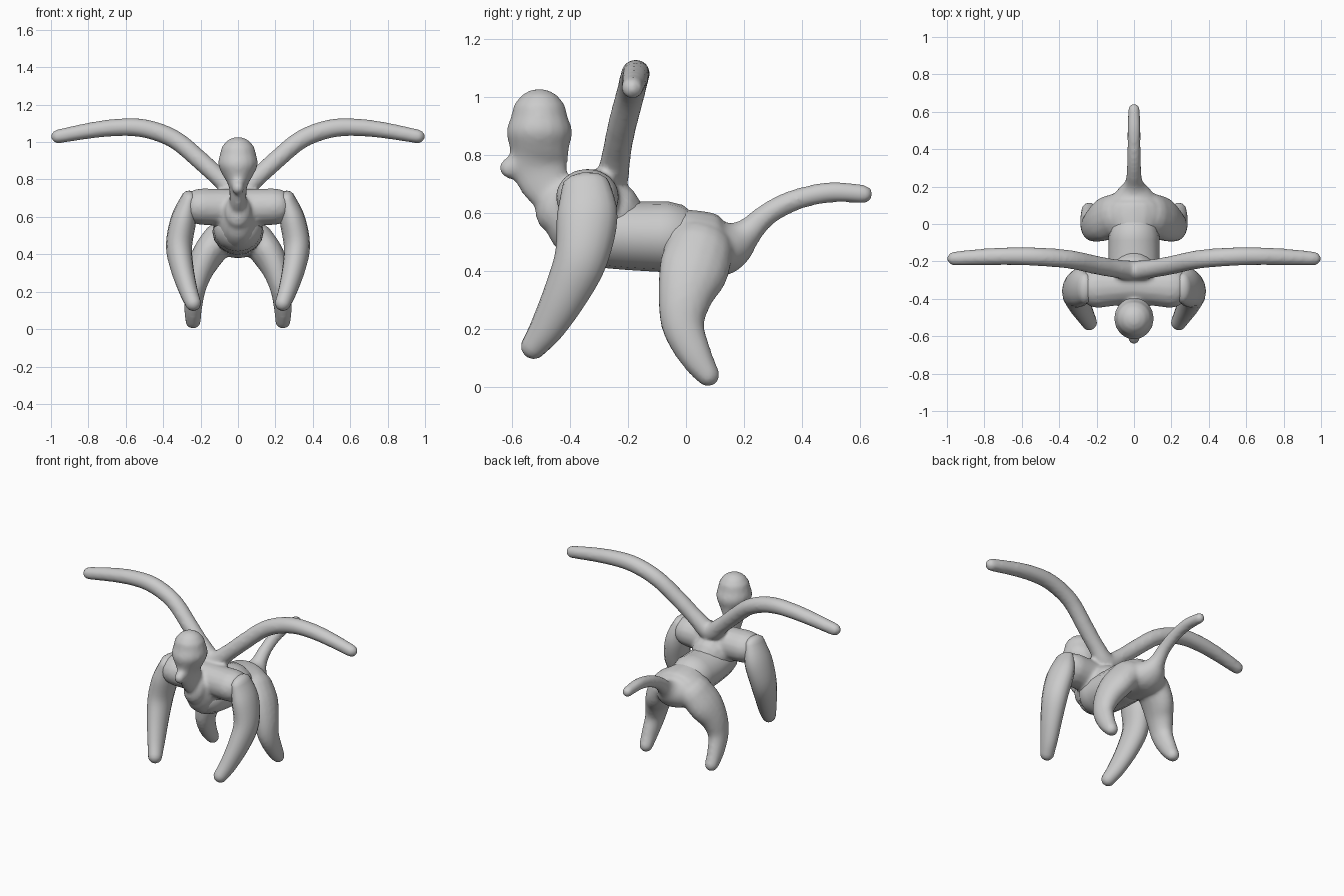
import bpy, bmesh, math
from mathutils import Vector

if "Cube" in bpy.data.objects:
    bpy.data.objects.remove(bpy.data.objects["Cube"])

X, Y = Vector((1, 0, 0)), Vector((0, 1, 0))
SIDES = 16


def spline(pts, sub=4):
    """Catmull-Rom through (x, y, z, a, b) points, a and b being section radii."""
    out = []
    n = len(pts)
    for i in range(n - 1):
        p = [pts[max(0, min(n - 1, i + k))] for k in (-1, 0, 1, 2)]
        for s in range(sub):
            t = s / sub
            out.append([0.5 * (2 * q1 + (q2 - q0) * t
                               + (2 * q0 - 5 * q1 + 4 * q2 - q3) * t * t
                               + (3 * q1 - q0 - 3 * q2 + q3) * t ** 3)
                        for q0, q1, q2, q3 in zip(*p)])
    out.append(list(pts[-1]))
    return out


def add_limb(bm, pts, ref=X, sx=1):
    """Round-ended tube with elliptical sections along a smooth path."""
    path = [(Vector((sx * q[0], q[1], q[2])), q[3], q[4]) for q in spline(pts)]
    n = len(path)
    tang = [(path[min(i + 1, n - 1)][0] - path[max(i - 1, 0)][0]).normalized()
            for i in range(n)]
    secs = [(c, a, b, t) for (c, a, b), t in zip(path, tang)]

    def cap(sec, sign):
        c, a, b, t = sec
        h = min(a, b)
        return [(c + t * sign * h * math.sin(w), a * math.cos(w), b * math.cos(w), t)
                for w in (math.radians(d) for d in (25, 50, 72))], c + t * sign * h

    start, tip0 = cap(secs[0], -1)
    end, tip1 = cap(secs[-1], 1)
    rings = []
    for c, a, b, t in start[::-1] + secs + end:
        u = (ref - t * ref.dot(t)).normalized()
        v = t.cross(u)
        rings.append([bm.verts.new(c + u * a * math.cos(w) + v * b * math.sin(w))
                      for w in (2 * math.pi * k / SIDES for k in range(SIDES))])
    for r0, r1 in zip(rings, rings[1:]):
        for k in range(SIDES):
            j = (k + 1) % SIDES
            bm.faces.new((r0[k], r0[j], r1[j], r1[k]))
    for ring, tip in ((rings[0], tip0), (rings[-1], tip1)):
        p = bm.verts.new(tip)
        for k in range(SIDES):
            bm.faces.new((ring[k], ring[(k + 1) % SIDES], p))


def make(name, limbs, blend=False):
    """One object from (points, reference axis, mirrored?) limbs, optionally fused."""
    bm = bmesh.new()
    for pts, ref, mirrored in limbs:
        for sx in ((1, -1) if mirrored else (1,)):
            add_limb(bm, pts, ref, sx)
    bmesh.ops.recalc_face_normals(bm, faces=bm.faces)
    for f in bm.faces:
        f.smooth = True
    me = bpy.data.meshes.new(name)
    bm.to_mesh(me)
    bm.free()
    ob = bpy.data.objects.new(name, me)
    bpy.context.collection.objects.link(ob)
    if blend:
        m = ob.modifiers.new("fuse", 'REMESH')
        m.mode = 'VOXEL'
        m.voxel_size = 0.012
        m.use_smooth_shade = True
        s = ob.modifiers.new("soften", 'SMOOTH')
        s.factor = 0.5
        s.iterations = 6
    return ob


# Hips running into the tail
hips = [(0, -.03, .505, .13, .11), (0, .05, .495, .16, .112), (0, .12, .485, .14, .105),
        (0, .17, .50, .095, .08), (0, .215, .535, .052, .05), (0, .27, .588, .04, .04),
        (0, .34, .63, .037, .038), (0, .42, .658, .036, .036), (0, .51, .672, .036, .036),
        (0, .612, .665, .032, .032)]
hind_leg = [(.10, .05, .48, .09, .115), (.16, .025, .40, .085, .12),
            (.205, -.003, .31, .072, .095), (.23, -.01, .21, .057, .074),
            (.24, .032, .11, .048, .058), (.24, .075, .043, .042, .042)]
make("hindquarters", [(hips, X, False), (hind_leg, X, True)], blend=True)

# Waist
make("waist", [([(0, -.32, .535, .13, .12), (0, -.2, .522, .137, .118),
                 (0, -.065, .518, .135, .122)], X, False)])

# Chest, shoulders, head, beak and wing arms fused together
chest = [(0, -.44, .625, .075, .10), (0, -.39, .605, .10, .145), (0, -.32, .585, .125, .165),
         (0, -.27, .57, .125, .145)]
shoulder = [(-.2, -.34, .655, .11, .098), (0, -.33, .65, .10, .10), (.2, -.34, .655, .11, .098)]
head = [(0, -.505, .93, .098, .098), (0, -.505, .88, .107, .114), (0, -.505, .82, .08, .102),
        (0, -.505, .765, .05, .10), (0, -.485, .70, .045, .085), (0, -.44, .63, .05, .06)]
beak = [(0, -.54, .79, .045, .05), (0, -.61, .752, .032, .037)]
wing = [(.1, -.238, .81, .05, .05), (.2, -.22, .90, .05, .05), (.34, -.19, 1.015, .05, .05),
        (.5, -.176, 1.073, .05, .05), (.65, -.172, 1.078, .048, .047),
        (.8, -.176, 1.06, .045, .043), (.962, -.185, 1.03, .038, .038)]
wings = [(-p[0], *p[1:]) for p in wing[::-1]] + [(0, -.25, .735, .055, .06)] + wing
make("chest_head_wings", [(chest, X, False), (shoulder, Y, False), (head, X, False),
                          (beak, X, False), (wings, Y, False)], blend=True)

# Front legs
front_leg = [(.262, -.345, .695, .045, .082), (.29, -.34, .59, .068, .104),
             (.315, -.36, .45, .07, .092), (.30, -.41, .33, .062, .078),
             (.267, -.475, .21, .05, .06), (.24, -.525, .14, .042, .044)]
make("front_legs", [(front_leg, X, True)])
